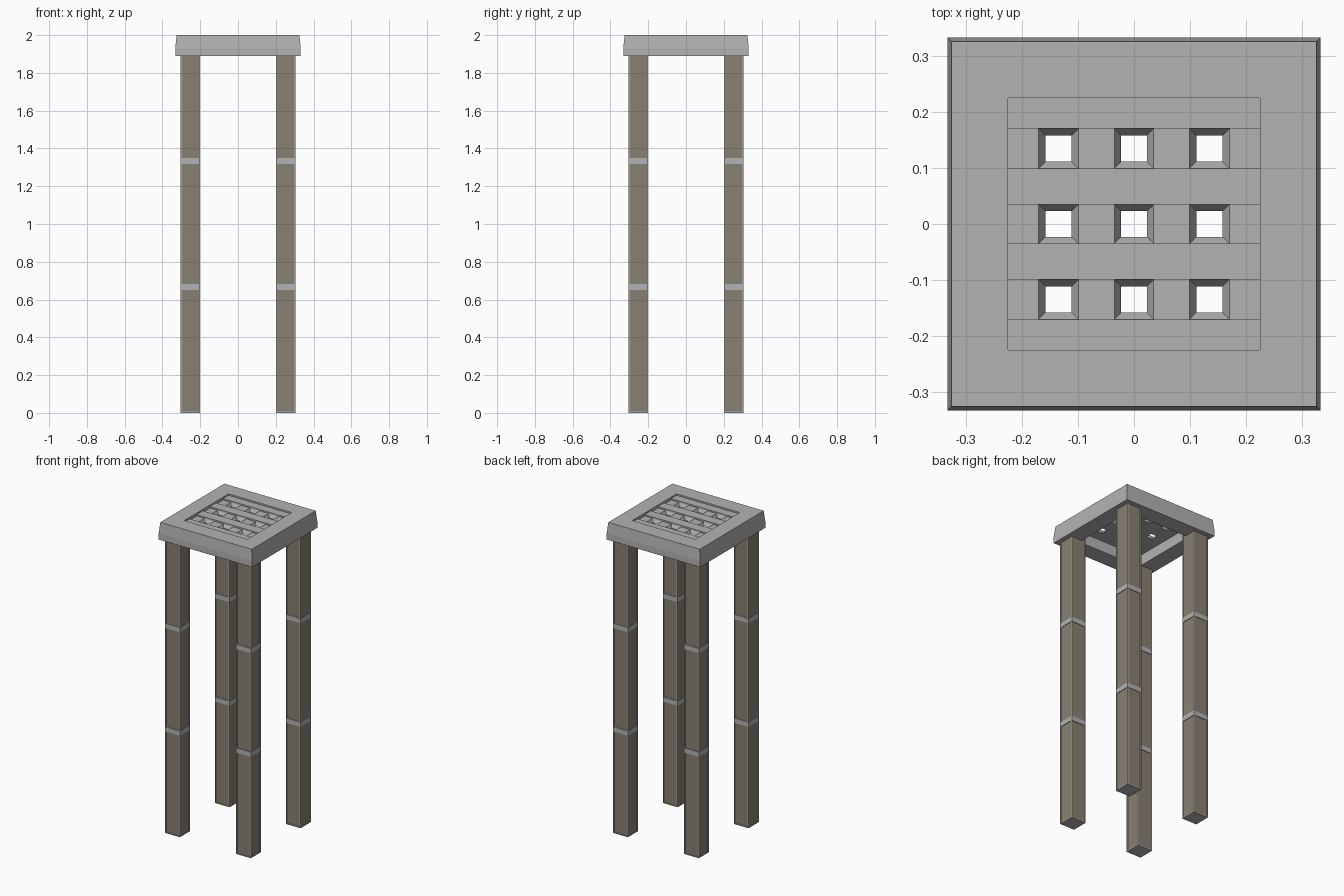
import bpy
import bmesh

cube = bpy.data.objects.get("Cube")
if cube:
    bpy.data.objects.remove(cube, do_unlink=True)


def material(name, rgb):
    m = bpy.data.materials.new(name)
    m.use_nodes = True
    m.diffuse_color = (*rgb, 1)
    m.node_tree.nodes["Principled BSDF"].inputs["Base Color"].default_value = (*rgb, 1)
    return m


GRAY = material("light gray metal", (0.45, 0.45, 0.45))
BROWN = material("taupe panel", (0.25, 0.215, 0.168))


def finish(bm, name, mats):
    bmesh.ops.recalc_face_normals(bm, faces=bm.faces)
    mesh = bpy.data.meshes.new(name)
    bm.to_mesh(mesh)
    bm.free()
    for m in mats:
        mesh.materials.append(m)
    obj = bpy.data.objects.new(name, mesh)
    bpy.context.collection.objects.link(obj)
    return obj


# Square frame of the seat: a profile of (half width, height) carried round four corners
def square_frame(name, profile):
    bm = bmesh.new()
    corners = [(-1, -1), (1, -1), (1, 1), (-1, 1)]
    loops = [[bm.verts.new((sx * r, sy * r, z)) for sx, sy in corners] for r, z in profile]
    for i, a in enumerate(loops):
        b = loops[(i + 1) % len(loops)]
        for k in range(4):
            n = (k + 1) % 4
            bm.faces.new((a[k], a[n], b[n], b[k]))
    return finish(bm, name, [GRAY])


OPENING = 0.225
RIM = 1.89
square_frame("seat_frame", [(0.332, RIM), (0.332, 1.93), (0.325, 2.0),
                            (OPENING, 2.0), (OPENING, RIM)])

# Grille slats with flared undersides, clipped to the opening
BASE, SHOULDER = 1.96, 1.98


def slat(name, centre, top, along_x):
    section = [(-0.044, BASE), (0.044, BASE), (0.032, SHOULDER),
               (0.032, top), (-0.032, top), (-0.032, SHOULDER)]
    bm = bmesh.new()
    ends = []
    for e in (-OPENING, OPENING):
        ring = []
        for w, z in section:
            w = max(-OPENING, min(OPENING, centre + w))
            ring.append(bm.verts.new((e, w, z) if along_x else (w, e, z)))
        ends.append(ring)
        bm.faces.new(ring)
    a, b = ends
    for i in range(len(section)):
        j = (i + 1) % len(section)
        bm.faces.new((a[i], a[j], b[j], b[i]))
    finish(bm, name, [GRAY])


for i, c in enumerate((-0.202, -0.067, 0.067, 0.202)):
    slat(f"long_slat_{i + 1}", c, 1.99, True)
    slat(f"cross_slat_{i + 1}", c, SHOULDER + 0.001, False)


# Legs: square posts of stacked sections with inset coloured panels on each side
def leg(name, cx, cy):
    half = 0.0525
    levels = [0, 0.667, 1.333, BASE]
    bm = bmesh.new()
    rings = [[bm.verts.new((cx + sx * half, cy + sy * half, z))
              for sx, sy in ((-1, -1), (1, -1), (1, 1), (-1, 1))] for z in levels]
    bm.faces.new(rings[0])
    bm.faces.new(rings[-1])
    sides = []
    for a, b in zip(rings, rings[1:]):
        for k in range(4):
            n = (k + 1) % 4
            sides.append(bm.faces.new((a[k], a[n], b[n], b[k])))
    bmesh.ops.recalc_face_normals(bm, faces=bm.faces)
    bmesh.ops.inset_individual(bm, faces=sides, thickness=0.009, depth=0)
    # widen the bands between sections and sink the panels slightly
    for f in sides:
        low = min(v.co.z for v in f.verts)
        for v in f.verts:
            if low > 0.1 and v.co.z < low + 0.1:
                v.co.z += 0.009
            elif v.co.z > low + 0.1:
                v.co.z -= 0.009
    bmesh.ops.inset_individual(bm, faces=sides, thickness=0.0005, depth=-0.003)
    for f in sides:
        f.material_index = 1
    finish(bm, name, [GRAY, BROWN])


for fb, sy in (("front", -1), ("back", 1)):
    for lr, sx in (("left", 1), ("right", -1)):
        leg(f"{fb}_{lr}_leg", sx * 0.2525, sy * 0.2525)
